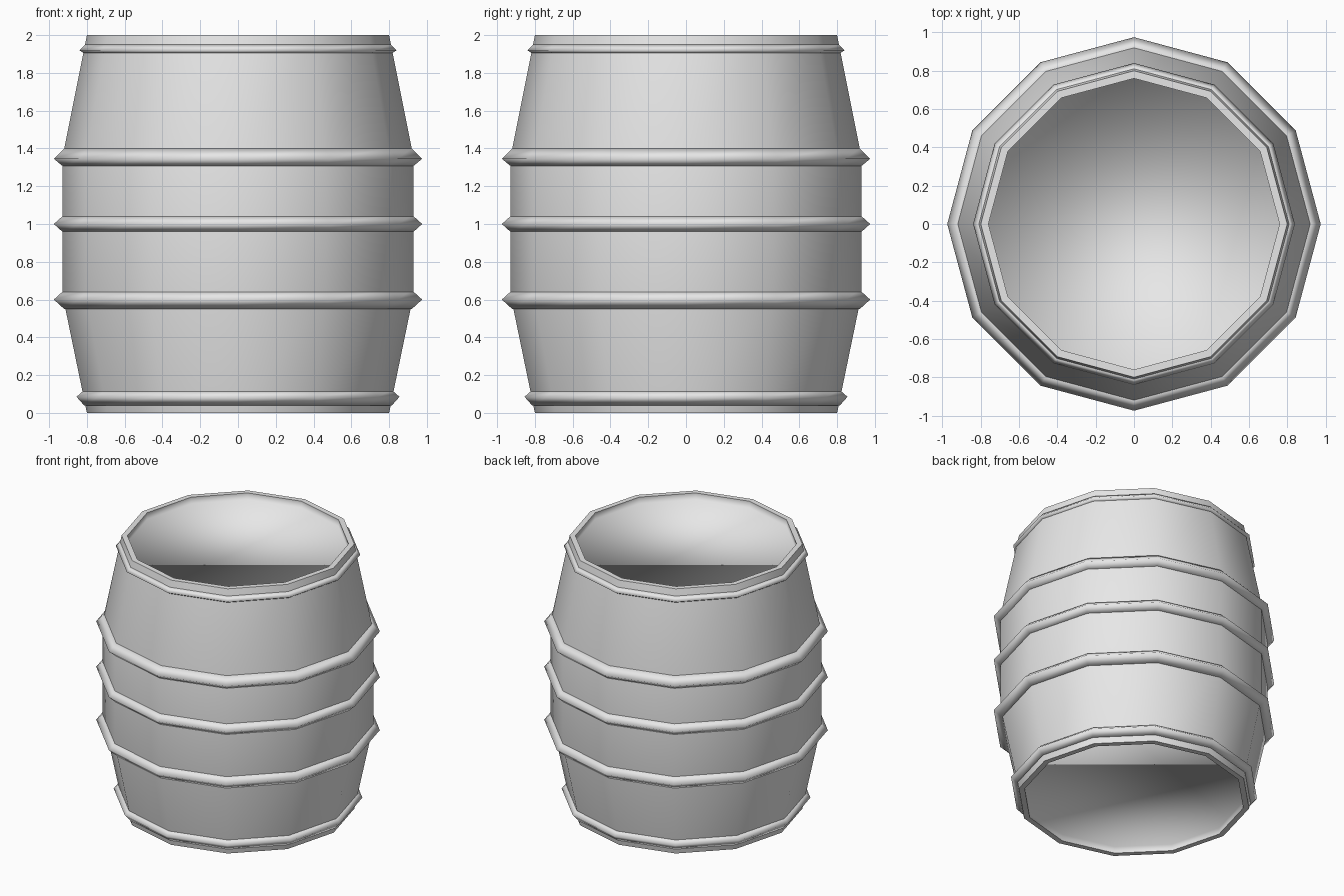
import bpy, bmesh, math

if "Cube" in bpy.data.objects:
    bpy.data.objects.remove(bpy.data.objects["Cube"])

SIDES = 12
grey = bpy.data.materials.new("plain_grey")
grey.diffuse_color = (0.8, 0.8, 0.8, 1)
grey.use_nodes = True
grey.node_tree.nodes["Principled BSDF"].inputs["Base Color"].default_value = grey.diffuse_color


def lathe(name, profile, ring=False):
    """Spin an (r, z) profile round z; a ring closes on itself, otherwise both ends are capped."""
    bm = bmesh.new()
    loops = []
    for r, z in profile:
        loops.append([bm.verts.new((r * math.cos(2 * math.pi * i / SIDES),
                                    r * math.sin(2 * math.pi * i / SIDES), z))
                      for i in range(SIDES)])
    pairs = list(zip(loops, loops[1:]))
    if ring:
        pairs.append((loops[-1], loops[0]))
    else:
        bm.faces.new(loops[0])
        bm.faces.new(loops[-1])
    for a, b in pairs:
        for i in range(SIDES):
            j = (i + 1) % SIDES
            bm.faces.new((a[i], a[j], b[j], b[i]))
    bmesh.ops.recalc_face_normals(bm, faces=bm.faces)
    for f in bm.faces:
        f.smooth = True
    # keep the flat rims at the very top and bottom crisp
    for e in bm.edges:
        if all(min(abs(v.co.z), abs(v.co.z - 2)) < 1e-4 for v in e.verts):
            e.smooth = False
    mesh = bpy.data.meshes.new(name)
    bm.to_mesh(mesh)
    bm.free()
    mesh.materials.append(grey)
    obj = bpy.data.objects.new(name, mesh)
    bpy.context.collection.objects.link(obj)
    return obj


# barrel shell with shallow recessed ends
lathe("barrel_body", [(0.76, 0.05), (0.76, 0), (0.80, 0), (0.93, 0.63),
                      (0.93, 1.35), (0.80, 2), (0.76, 2), (0.76, 1.95)])

# hoops: radius at the core, height, half width outwards, drop below, rise above
hoops = {
    "bottom_hoop": (0.815, 0.085, 0.04, 0.045, 0.035),
    "lower_hoop": (0.92, 0.60, 0.055, 0.05, 0.05),
    "middle_hoop": (0.925, 1.00, 0.05, 0.045, 0.045),
    "upper_hoop": (0.92, 1.345, 0.055, 0.045, 0.055),
    "top_hoop": (0.81, 1.92, 0.03, 0.02, 0.03),
}
for name, (r, z, w, down, up) in hoops.items():
    lathe(name, [(r, z - down), (r + w, z), (r, z + up), (r - w, z)], ring=True)
